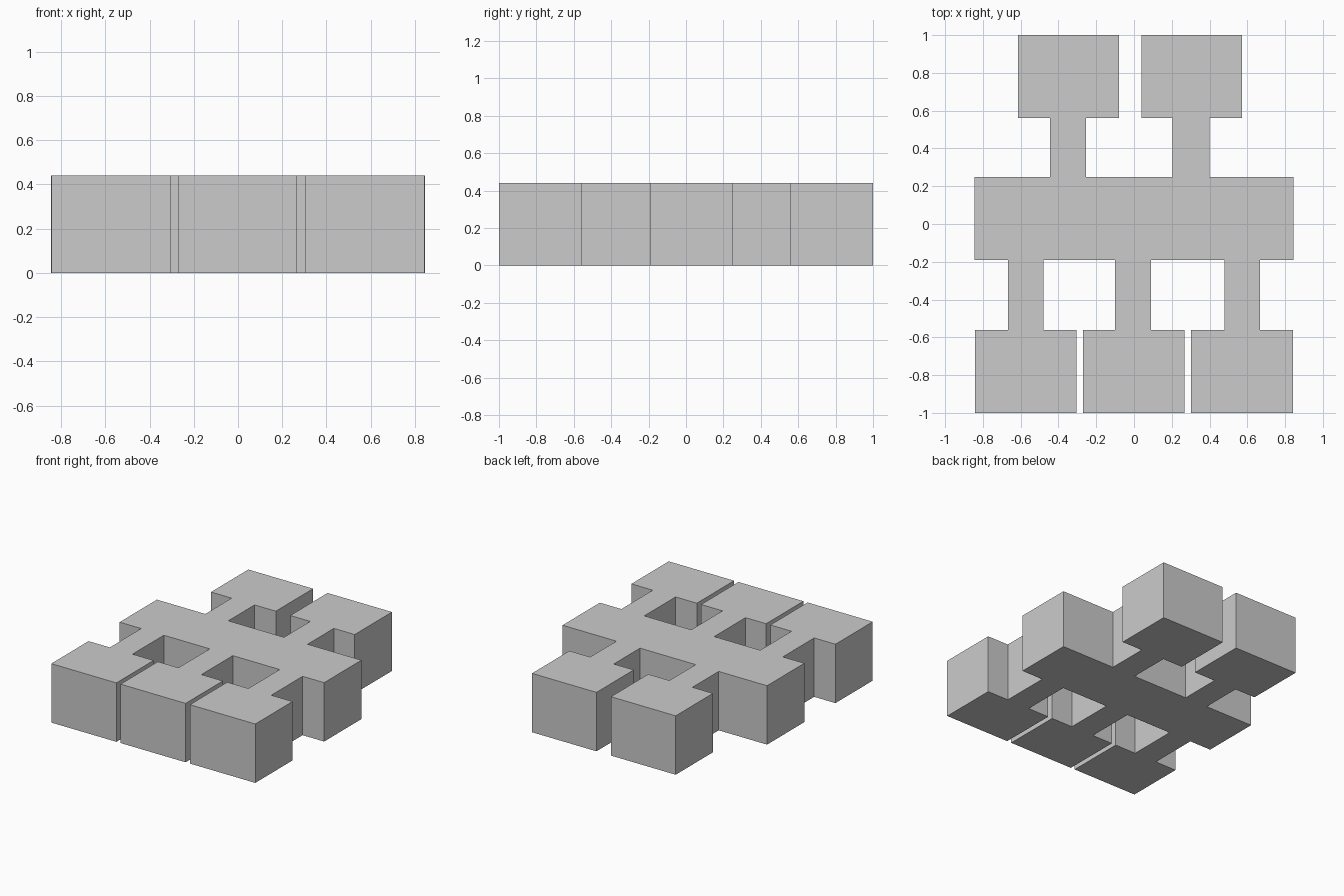
import bpy, bmesh

if "Cube" in bpy.data.objects:
    bpy.data.objects.remove(bpy.data.objects["Cube"])

HEIGHT = 0.44
BAR_X = 0.845
BAR_FRONT, BAR_BACK = -0.19, 0.25


def lobe(neck, pad, y_bar, y_neck, y_end):
    """Outline of a neck with a wide block on its end."""
    (n0, n1), (p0, p1) = neck, pad
    return [(n0, y_bar), (n0, y_neck), (p0, y_neck), (p0, y_end),
            (p1, y_end), (p1, y_neck), (n1, y_neck), (n1, y_bar)]


# Each entry: neck x range, block x range
front_lobes = [((-0.667, -0.48), (-0.843, -0.305)),
               ((-0.10, 0.09), (-0.27, 0.267)),
               ((0.478, 0.667), (0.303, 0.843))]
back_lobes = [((-0.445, -0.255), (-0.615, -0.08)),
              ((0.205, 0.40), (0.04, 0.572))]

# Walk the outline counter-clockwise: front edge, then back edge
outline = [(-BAR_X, BAR_FRONT)]
for neck, pad in front_lobes:
    outline += lobe(neck, pad, BAR_FRONT, -0.56, -1.0)
outline += [(BAR_X, BAR_FRONT), (BAR_X, BAR_BACK)]
for neck, pad in reversed(back_lobes):
    outline += lobe(neck[::-1], pad[::-1], BAR_BACK, 0.56, 1.0)
outline.append((-BAR_X, BAR_BACK))

# Extrude the outline into one solid plate
bm = bmesh.new()
base = bm.faces.new([bm.verts.new((x, y, 0)) for x, y in outline])
top = bmesh.ops.extrude_face_region(bm, geom=[base], use_keep_orig=True)
bmesh.ops.translate(bm, vec=(0, 0, HEIGHT),
                    verts=[g for g in top["geom"] if isinstance(g, bmesh.types.BMVert)])
bmesh.ops.recalc_face_normals(bm, faces=bm.faces)
mesh = bpy.data.meshes.new("branched_plate")
bm.to_mesh(mesh)
bm.free()
bpy.context.collection.objects.link(bpy.data.objects.new("branched_plate", mesh))
